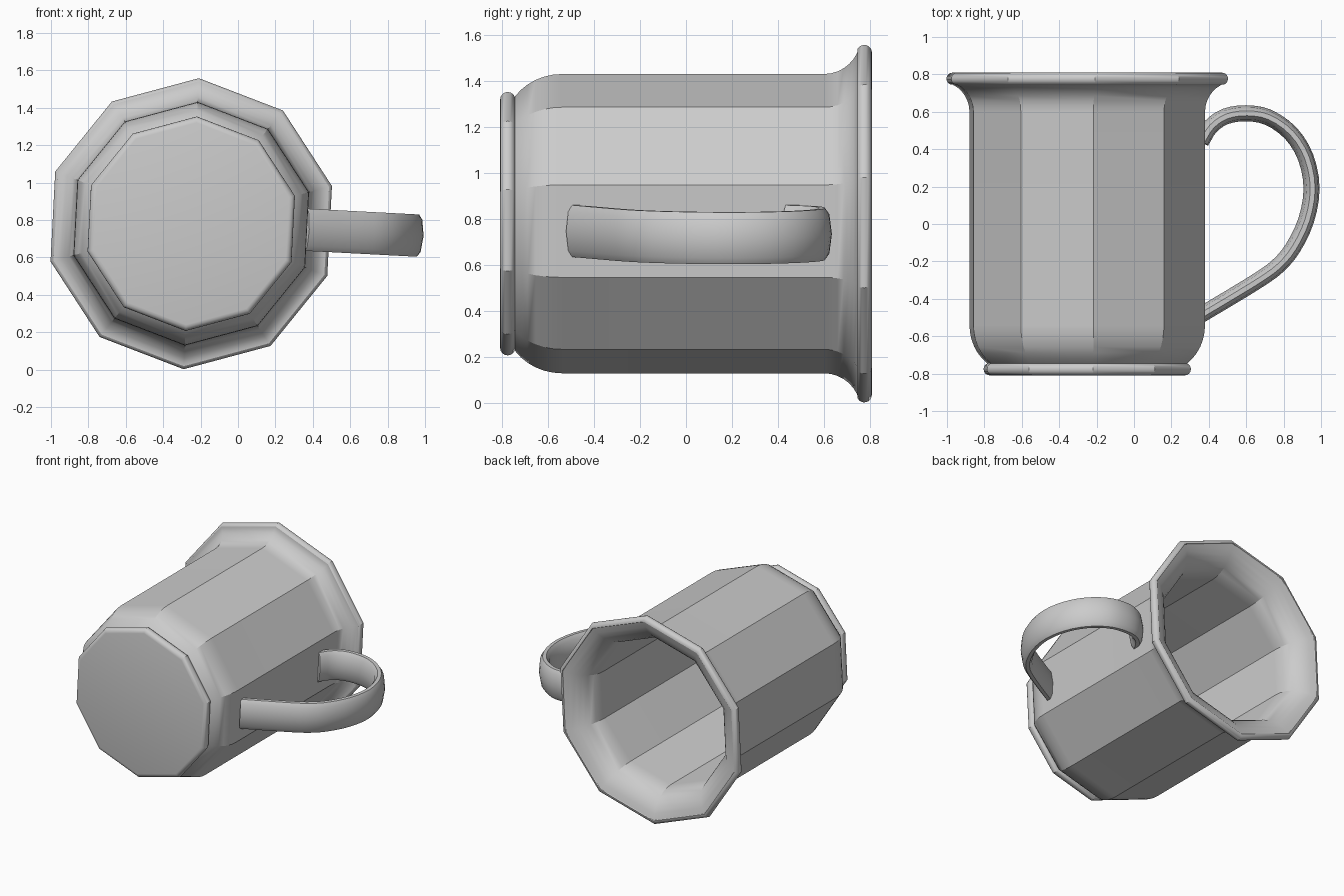
import bpy
import bmesh
from math import pi, cos, sin, radians
from mathutils import Vector, Matrix

if "Cube" in bpy.data.objects:
    bpy.data.objects.remove(bpy.data.objects["Cube"])

SIDES = 10
# The cup lies on its side: its axis runs along y, turned slightly about it
PLACE = Matrix.Translation((-0.25, 0, 0.78)) @ Matrix.Rotation(radians(3), 4, 'Y')

grey = bpy.data.materials.new("plain grey")
grey.use_nodes = True
GREY = (0.6, 0.6, 0.6, 1)
grey.diffuse_color = GREY
grey.node_tree.nodes["Principled BSDF"].inputs["Base Color"].default_value = GREY


def arc(cy, cr, ry, rr, start, end, steps):
    """Profile points (y, radius) on an elliptical arc, angles in degrees."""
    angles = [radians(start + (end - start) * i / steps) for i in range(steps + 1)]
    return [(cy + ry * cos(a), cr + rr * sin(a)) for a in angles]


def loft(name, rings):
    """Skin a list of point rings into one capped, smooth-shaded object."""
    bm = bmesh.new()
    loops = [[bm.verts.new(p) for p in ring] for ring in rings]
    for a, b in zip(loops, loops[1:]):
        n = len(a)
        for i in range(n):
            j = (i + 1) % n
            bm.faces.new((a[i], a[j], b[j], b[i]))
    bm.faces.new(loops[0])
    bm.faces.new(loops[-1])
    bmesh.ops.recalc_face_normals(bm, faces=bm.faces)
    mesh = bpy.data.meshes.new(name)
    bm.to_mesh(mesh)
    bm.free()
    mesh.materials.append(grey)
    obj = bpy.data.objects.new(name, mesh)
    obj.matrix_world = PLACE
    bpy.context.collection.objects.link(obj)
    bpy.ops.object.select_all(action='DESELECT')
    obj.select_set(True)
    bpy.context.view_layer.objects.active = obj
    bpy.ops.object.shade_smooth_by_angle(angle=radians(30))


def lathe(name, profile):
    """Turn a (y, radius) profile into a ten-sided solid around y."""
    angles = [pi / 2 + 2 * pi * i / SIDES for i in range(SIDES)]
    loft(name, [[(r * cos(a), y, r * sin(a)) for a in angles] for y, r in profile])


# Cup wall: rounded bottom, straight side, flared mouth, rolled lip, hollow inside
outside = arc(-0.54, 0.422, 0.25, 0.23, 145, 90, 6)
flare = arc(0.60, 0.812, 0.16, 0.16, 270, 335, 6)
lip = arc(0.776, 0.746, 0.033, 0.033, 150, 0, 8)
inner_flare = arc(0.58, 0.79, 0.229, 0.23, 348, 270, 7)
inside = arc(-0.54, 0.40, 0.18, 0.16, 90, 155, 6)
lathe("cup_body", outside + flare + lip + inner_flare + inside)

# Foot: thick disc with a rounded edge
lathe("foot", arc(-0.776, 0.541, 0.033, 0.033, 180, 0, 8))

# Handle: slightly crowned flat bar swept along a smooth loop
path = [Vector((x + 0.25, y, 0)) for x, y in (
    (0.36, 0.44), (0.41, 0.52), (0.49, 0.575), (0.60, 0.592), (0.72, 0.57),
    (0.84, 0.485), (0.92, 0.355), (0.951, 0.19), (0.922, 0.02), (0.85, -0.13),
    (0.77, -0.225), (0.67, -0.298), (0.52, -0.39), (0.36, -0.485))]
ends = [2 * path[0] - path[1]] + path + [2 * path[-1] - path[-2]]
points = []
for a, b, c, d in zip(ends, ends[1:], ends[2:], ends[3:]):
    for t in (0, 1 / 3, 2 / 3):
        points.append(b + (c - a) * t / 2 + (2 * a - 5 * b + 4 * c - d) * t * t / 2
                      + (3 * b - a - 3 * c + d) * t ** 3 / 2)
points.append(path[-1])
quarter = [(0.043, 0), (0.032, 0.085), (0.013, 0.113)]
half = quarter + [(-u, w) for u, w in reversed(quarter)]
section = half + [(u, -w) for u, w in reversed(half[1:-1])]
rings = []
for i, p in enumerate(points):
    along = points[min(i + 1, len(points) - 1)] - points[max(i - 1, 0)]
    out = along.cross(Vector((0, 0, 1))).normalized()
    rings.append([p + out * u + Vector((0, 0, w)) for u, w in section])
loft("handle", rings)
